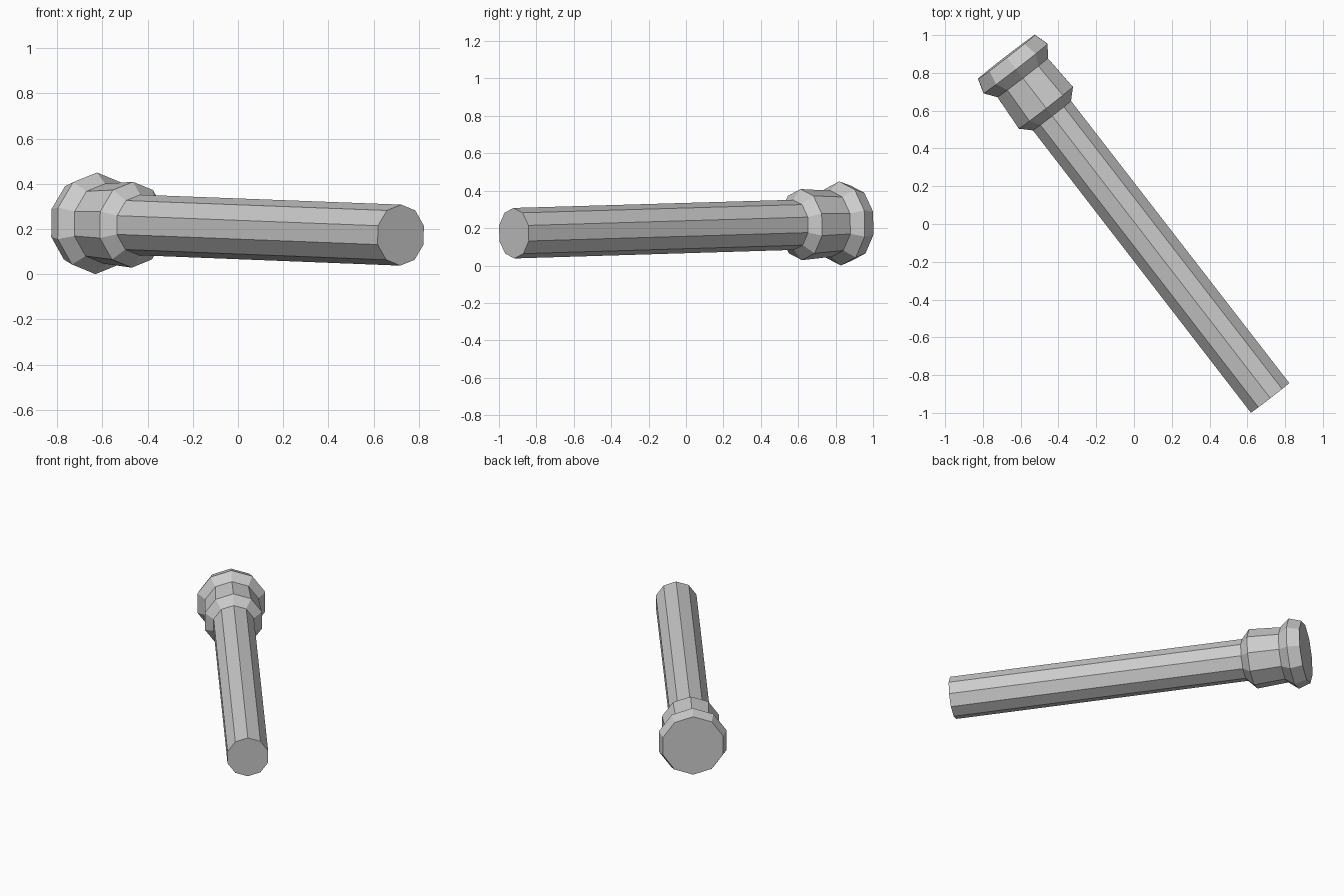
import bpy, bmesh, math
from mathutils import Vector

if "Cube" in bpy.data.objects:
    bpy.data.objects.remove(bpy.data.objects["Cube"])

SIDES = 10
# axis of the torch-like body, from the wide head to the narrow tail
head = Vector((-0.675, 0.885, 0.229))
tail = Vector((0.72, -0.92, 0.175))
length = (tail - head).length
axis = (tail - head).normalized()
side = axis.cross(Vector((0, 0, 1))).normalized()
up = side.cross(axis)

# (distance from head, radius): rim, flange, neck, collar, shaft start, shaft end
profile = [(0, 0.20), (0.078, 0.225), (0.139, 0.177),
           (0.34, 0.19), (0.393, 0.134), (length, 0.135)]

# lathe the profile around the tilted axis, with a corner pointing up
bm = bmesh.new()
rings = []
for d, r in profile:
    ring = []
    for i in range(SIDES):
        a = 2 * math.pi * i / SIDES
        ring.append(bm.verts.new(head + axis * d + r * (up * math.cos(a) + side * math.sin(a))))
    rings.append(ring)
for a, b in zip(rings, rings[1:]):
    for i in range(SIDES):
        j = (i + 1) % SIDES
        bm.faces.new((a[i], a[j], b[j], b[i]))
# flat end caps
bm.faces.new(rings[0])
bm.faces.new(rings[-1])
bmesh.ops.recalc_face_normals(bm, faces=bm.faces)

# rest on the ground
low = min(v.co.z for v in bm.verts)
bmesh.ops.translate(bm, vec=(0, 0, -low), verts=bm.verts)

mesh = bpy.data.meshes.new("handle_with_flared_head")
bm.to_mesh(mesh)
bm.free()
obj = bpy.data.objects.new("handle_with_flared_head", mesh)
bpy.context.collection.objects.link(obj)
